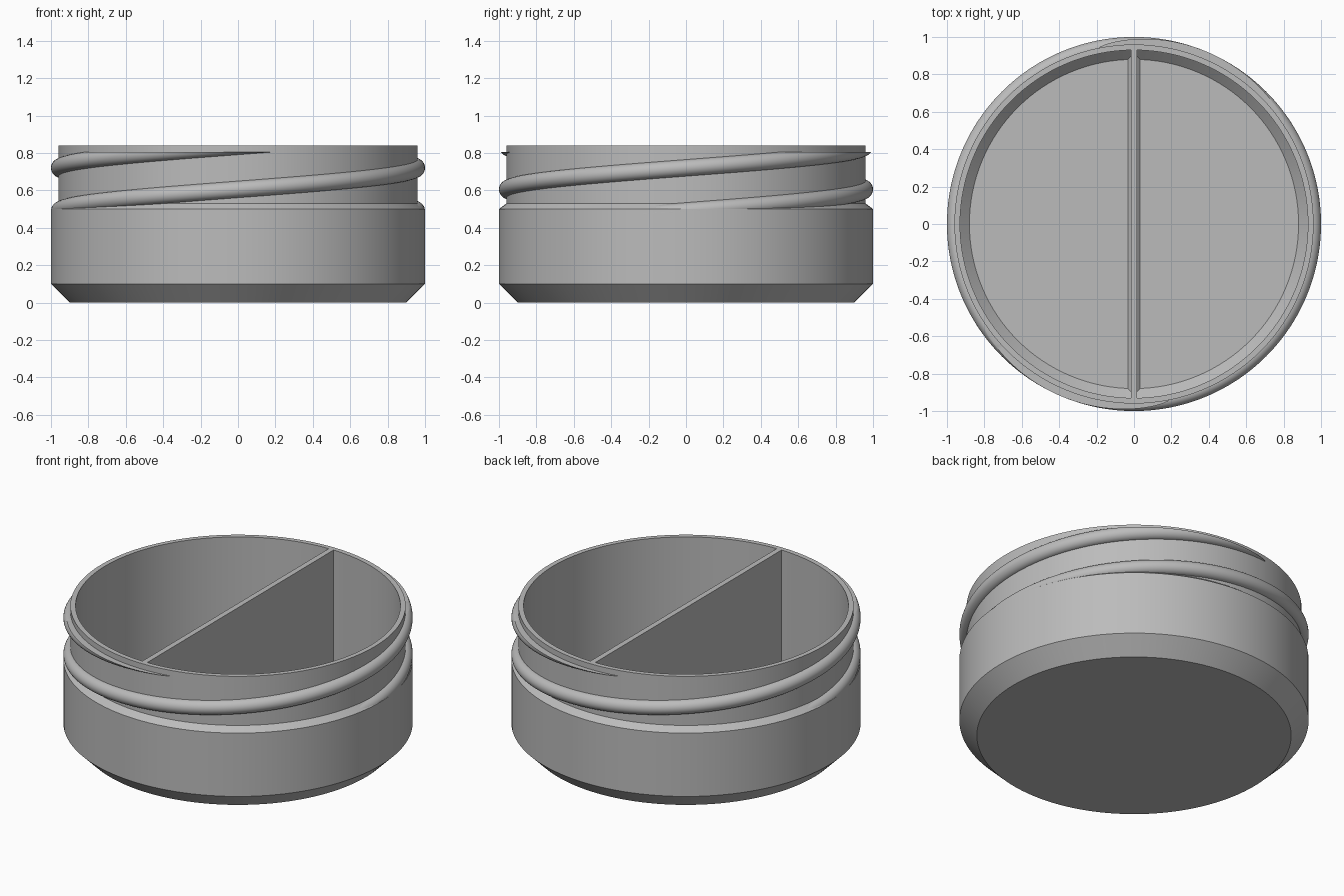
import bpy, bmesh, math
from mathutils import Vector

cube = bpy.data.objects.get("Cube")
if cube:
    bpy.data.objects.remove(cube, do_unlink=True)

SEGMENTS = 128
RIM_Z = 0.84
FLOOR_Z = 0.08
INNER_R = 0.93

grey = bpy.data.materials.new("plain grey")
grey.use_nodes = True
grey.diffuse_color = (0.5, 0.5, 0.5, 1)
grey.node_tree.nodes["Principled BSDF"].inputs["Base Color"].default_value = (0.5, 0.5, 0.5, 1)


def make_object(name, bm, smooth_angle=30):
    bmesh.ops.recalc_face_normals(bm, faces=bm.faces)
    mesh = bpy.data.meshes.new(name)
    bm.to_mesh(mesh)
    bm.free()
    mesh.materials.append(grey)
    obj = bpy.data.objects.new(name, mesh)
    bpy.context.collection.objects.link(obj)
    bpy.ops.object.select_all(action="DESELECT")
    obj.select_set(True)
    bpy.context.view_layer.objects.active = obj
    bpy.ops.object.shade_smooth_by_angle(angle=math.radians(smooth_angle))
    return obj


def bridge_rings(bm, a, b, closed=True):
    n = len(a)
    for i in range(n if closed else n - 1):
        j = (i + 1) % n
        bm.faces.new((a[i], a[j], b[j], b[i]))


# Cup: outer chamfered wall, neck, rim, and hollow inside
profile = [(0.9, 0), (1, 0.1), (1, 0.5), (0.96, 0.53), (0.96, RIM_Z),
           (INNER_R, RIM_Z), (INNER_R, FLOOR_Z + 0.05), (0.88, FLOOR_Z)]
bm = bmesh.new()
rings = []
for r, z in profile:
    angles = [2 * math.pi * i / SEGMENTS for i in range(SEGMENTS)]
    rings.append([bm.verts.new((r * math.cos(a), r * math.sin(a), z)) for a in angles])
for lower, upper in zip(rings, rings[1:]):
    bridge_rings(bm, lower, upper)
bm.faces.new(rings[0])
bm.faces.new(rings[-1])
make_object("cup_body", bm)

# Divider wall across the cavity
bm = bmesh.new()
bmesh.ops.create_cube(bm, size=1)
bmesh.ops.scale(bm, vec=(0.034, 2 * INNER_R, RIM_Z - FLOOR_Z), verts=bm.verts)
bmesh.ops.translate(bm, vec=(0, 0, (RIM_Z + FLOOR_Z) / 2), verts=bm.verts)
# Lower end corners follow the sloped edge of the floor
ends = [e for e in bm.edges if all(abs(v.co.y) > 0.9 and v.co.z < 0.1 for v in e.verts)]
bmesh.ops.bevel(bm, geom=ends, offset=0.05, segments=1, affect="EDGES")
make_object("divider", bm)

# Two-start screw thread, cut flat below the rim
PITCH = 0.46
START, END = -15, 290
STEPS = 160
SIDES = 16
for name, turn in (("thread_a", 0), ("thread_b", 180)):
    bm = bmesh.new()
    sections = []
    for i in range(STEPS + 1):
        angle = START + (END - START) * i / STEPS
        z = 0.49 + PITCH * angle / 360
        a = math.radians(angle + turn)
        section = []
        for k in range(SIDES + 1):
            t = math.pi * (k / SIDES - 0.5)
            r = 0.955 + 0.045 * math.cos(t)
            section.append(bm.verts.new((r * math.cos(a), r * math.sin(a), z + 0.045 * math.sin(t))))
        sections.append(section)
    for a, b in zip(sections, sections[1:]):
        bridge_rings(bm, a, b)
    bm.faces.new(sections[0])
    bm.faces.new(sections[-1])
    cut = bmesh.ops.bisect_plane(bm, geom=bm.verts[:] + bm.edges[:] + bm.faces[:],
                                 plane_co=Vector((0, 0, 0.805)), plane_no=Vector((0, 0, 1)),
                                 clear_outer=True)
    edges = [g for g in cut["geom_cut"] if isinstance(g, bmesh.types.BMEdge)]
    bmesh.ops.triangle_fill(bm, edges=edges, use_beauty=True)
    make_object(name, bm, 40)
